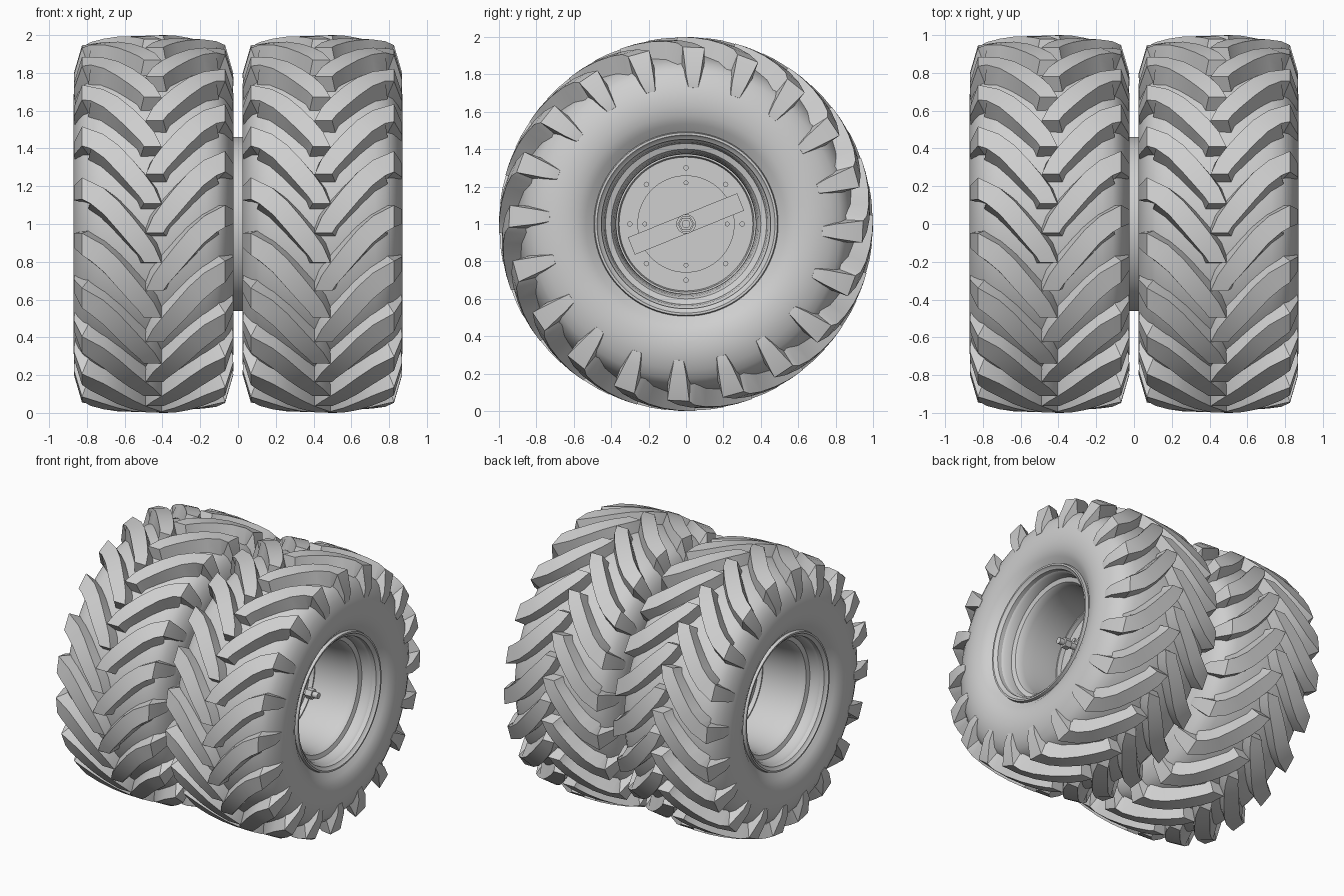
import bpy, bmesh
from math import sin, cos, pi, radians, hypot
from mathutils import Matrix

if "Cube" in bpy.data.objects:
    bpy.data.objects.remove(bpy.data.objects["Cube"])

GREY = bpy.data.materials.new("plain_grey")
GREY.use_nodes = True
GREY.diffuse_color = (0.62, 0.62, 0.62, 1)
GREY.node_tree.nodes["Principled BSDF"].inputs["Base Color"].default_value = (0.62, 0.62, 0.62, 1)

TYRE_X = 0.447      # distance of each wheel centre from the middle
AXLE_Z = 1.0
LUGS = 20


def around(x, r, t):
    """Point on the wheel: t = 0 is the top, growing towards the front."""
    return (x, -r * sin(t), r * cos(t))


def finish(name, bm, x=0.0):
    bmesh.ops.recalc_face_normals(bm, faces=bm.faces)
    for f in bm.faces:
        f.smooth = True
    for e in bm.edges:
        e.smooth = len(e.link_faces) == 2 and e.calc_face_angle(0) < 0.55
    me = bpy.data.meshes.new(name)
    bm.to_mesh(me)
    bm.free()
    me.materials.append(GREY)
    ob = bpy.data.objects.new(name, me)
    ob.location = (x, 0, AXLE_Z)
    bpy.context.collection.objects.link(ob)
    return ob


def lathe(name, profile, x=0.0, steps=96):
    """Turn a closed (x, radius) loop about the axle."""
    bm = bmesh.new()
    rings = [[bm.verts.new(around(u, r, 2 * pi * i / steps)) for u, r in profile]
             for i in range(steps)]
    n = len(profile)
    for i in range(steps):
        a, b = rings[i], rings[(i + 1) % steps]
        for j in range(n):
            k = (j + 1) % n
            bm.faces.new((a[j], a[k], b[k], b[j]))
    return finish(name, bm, x)


def mirrored(half):
    return [(-u, r) for u, r in reversed(half) if u > 0] + half


def add_cylinder(bm, r, x0, x1, y=0.0, z=0.0, sides=24):
    m = Matrix.Translation(((x0 + x1) / 2, y, z)) @ Matrix.Rotation(pi / 2, 4, 'Y')
    bmesh.ops.create_cone(bm, cap_ends=True, segments=sides, radius1=r, radius2=r,
                          depth=abs(x1 - x0), matrix=m)


def cylinder(name, r, x0, x1, sides=24):
    bm = bmesh.new()
    add_cylinder(bm, r, x0, x1, sides=sides)
    return finish(name, bm)


# Tyre carcass and rim sections, from the middle outwards
CARCASS = [(0, .918), (.1, .914), (.2, .902), (.28, .884), (.335, .862), (.372, .828),
           (.398, .78), (.416, .73), (.424, .68), (.424, .63), (.415, .58),
           (.395, .535), (.37, .505), (.35, .47)]
RIM = [(0, .372), (.12, .374), (.2, .382), (.235, .388), (.255, .4), (.265, .43),
       (.32, .438), (.335, .45), (.365, .453), (.375, .47), (.385, .476),
       (.385, .488), (.36, .494)]


def tread_r(u):
    return 1.0 - 0.05 * (u / 0.38) ** 2


# Lug stations: u, top radius, angle, half width, base u, base radius
STATIONS = [(u, tread_r(u), t, w, u, tread_r(u) - .11)
            for u, t, w in ((.005, .405, .046), (.035, .345, .046), (.085, .28, .05),
                            (.15, .2, .052), (.225, .112, .053), (.3, .045, .055))]
STATIONS += [(.379, .947, 0, .062, .34, .84), (.422, .80, -.005, .048, .375, .785),
             (.418, .73, -.01, .034, .39, .725)]


def add_lug(bm, side, t0):
    rows = []
    for i, (u, r, t, w, ub, rb) in enumerate(STATIONS):
        p, q = STATIONS[max(i - 1, 0)], STATIONS[min(i + 1, len(STATIONS) - 1)]
        du, dt = q[0] - p[0], q[2] - p[2]
        size = hypot(du, dt)
        du, dt = (du / size, dt / size) if u < .37 else (1, 0)
        wb = w + (.022 if u < .37 else .01)
        ext = 0
        if i == 0:
            # blunt nose, cut square to the rolling direction, sloping at its foot
            du, dt, ext = 0, -1, .03
        row = []
        for off, uu, rr, e in ((-wb, ub, rb, ext), (-w, u, r, 0), (w, u, r, 0), (wb, ub, rb, ext)):
            pu = uu - dt * off - du * e
            pt = t + du * off - dt * e
            row.append(bm.verts.new(around(side * pu, rr, t0 + pt)))
        rows.append(row)
    for a, b in zip(rows, rows[1:]):
        for j in range(4):
            k = (j + 1) % 4
            bm.faces.new((a[j], a[k], b[k], b[j]))
    bm.faces.new(rows[0])
    bm.faces.new(rows[-1])


def wheel(label, sign):
    x = sign * TYRE_X
    lathe(label + "_tyre", mirrored(CARCASS), x)
    lathe(label + "_rim", mirrored(RIM), x)
    # Chevron lugs, the two halves staggered by half a pitch
    bm = bmesh.new()
    for i in range(LUGS):
        for side, phase in ((-1, 42.5), (1, 51.5)):
            add_lug(bm, side, radians(phase) + 2 * pi * i / LUGS)
    finish(label + "_tread_lugs", bm, x)
    # Wheel disc with a stepped edge and a raised hub plate
    cylinder(label + "_wheel_disc", .376, sign * .31, sign * .34, 96)
    lathe(label + "_disc_edge", [(sign * .33, .376), (sign * .37, .376),
                                 (sign * .37, .364), (sign * .33, .355)])
    cylinder(label + "_hub_plate", .26, sign * .33, sign * .352, 64)
    # Ring of wheel bolts plus a few inner ones
    bm = bmesh.new()
    for i in range(8):
        a = i * pi / 4
        add_cylinder(bm, .014, sign * .33, sign * .35, .3 * cos(a), .3 * sin(a), 12)
    for i in range(4):
        a = i * pi / 2
        add_cylinder(bm, .013, sign * .34, sign * .362, .22 * cos(a), .22 * sin(a), 12)
    finish(label + "_wheel_bolts", bm)


wheel("left", 1)
wheel("right", -1)

# Spacer drum joining the two rims
lathe("spacer_drum", [(-.08, .46), (.08, .46), (.08, .43), (-.08, .43)])

# Clamping bar with its threaded rod, washer and nuts
bm = bmesh.new()
bmesh.ops.create_cube(bm, size=1, matrix=Matrix.Rotation(radians(22), 4, 'X')
                      @ Matrix.Diagonal((.04, .63, .1, 1)))
finish("clamp_bar", bm, .385)
cylinder("clamp_rod", .022, -.40, .66)
cylinder("clamp_washer", .052, .40, .43)
cylinder("clamp_nut", .045, .43, .49, 6)
cylinder("rod_end_nut", .038, .57, .62, 6)
cylinder("back_nut", .042, -.39, -.34, 6)
